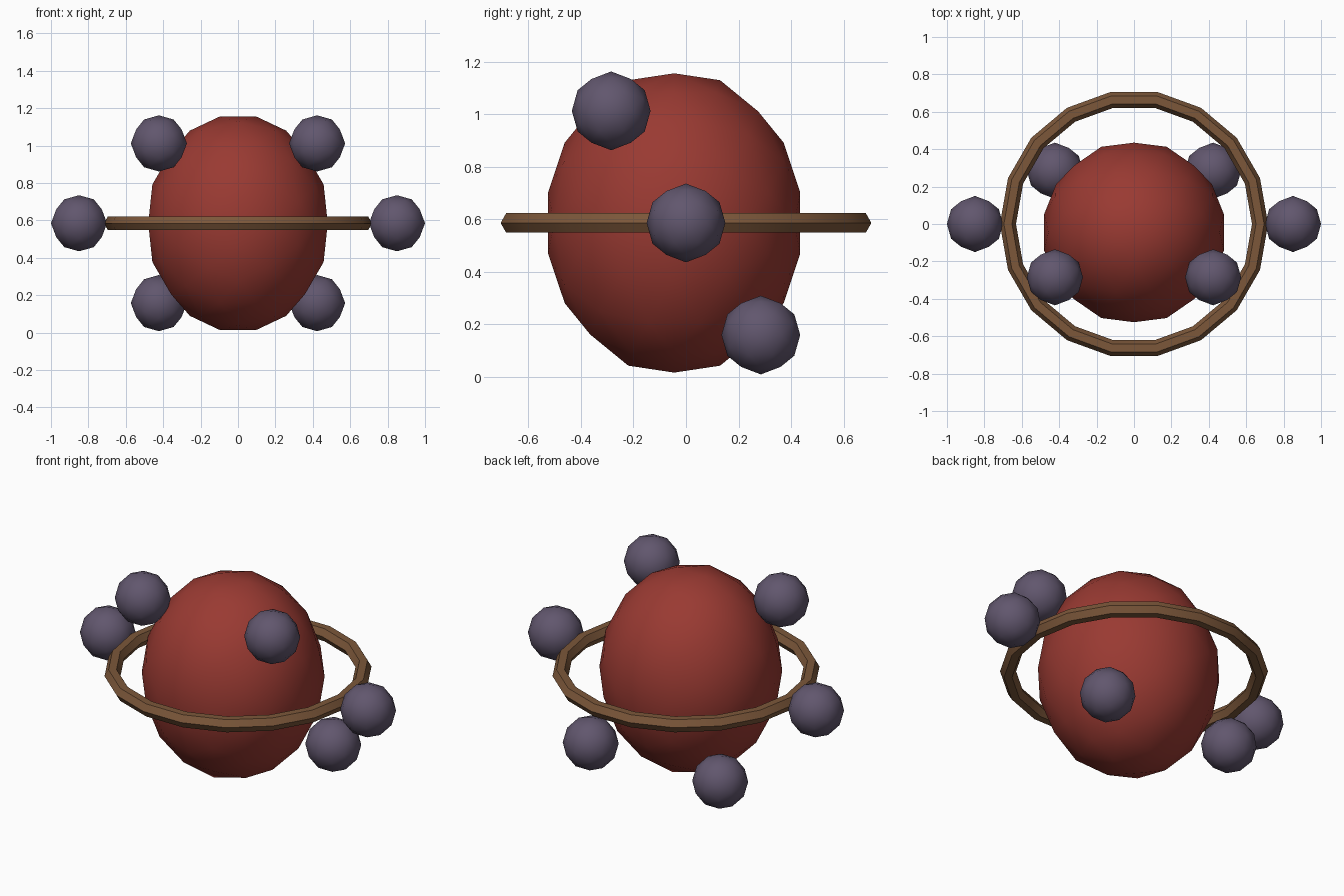
import bpy
import bmesh
import math
from mathutils import Vector

if "Cube" in bpy.data.objects:
    bpy.data.objects.remove(bpy.data.objects["Cube"])

MID = 0.585  # height of the ring plane


def material(name, rgb):
    m = bpy.data.materials.new(name)
    m.diffuse_color = (*rgb, 1.0)
    m.use_nodes = True
    m.node_tree.nodes["Principled BSDF"].inputs["Base Color"].default_value = m.diffuse_color
    return m


RED = material("brick red", (0.32, 0.042, 0.032))
SLATE = material("slate purple", (0.12, 0.094, 0.155))
BROWN = material("wood brown", (0.20, 0.095, 0.042))


def finish(obj, mat):
    obj.data.materials.append(mat)
    bpy.ops.object.select_all(action="DESELECT")
    obj.select_set(True)
    bpy.context.view_layer.objects.active = obj
    bpy.ops.object.shade_smooth_by_angle(angle=math.radians(35))


def geodesic(name, freq, radii, centre, mat):
    """Icosahedron with each edge split in freq parts, pushed to an ellipsoid."""
    t = (1 + math.sqrt(5)) / 2
    base = bmesh.new()
    for a in (-1, 1):
        for b in (-t, t):
            for co in ((a, 0, b), (0, b, a), (b, a, 0)):
                base.verts.new(co)
    bmesh.ops.convex_hull(base, input=base.verts[:])

    bm = bmesh.new()
    for face in base.faces:
        A, B, C = (v.co.copy() for v in face.verts)

        def point(i, j):
            p = (A + (B - A) * (i / freq) + (C - A) * (j / freq)).normalized()
            return bm.verts.new([c + r * q for c, r, q in zip(centre, radii, p)])

        grid = {(i, j): point(i, j)
                for i in range(freq + 1) for j in range(freq + 1 - i)}
        for i in range(freq):
            for j in range(freq - i):
                bm.faces.new((grid[i, j], grid[i + 1, j], grid[i, j + 1]))
                if i + j < freq - 1:
                    bm.faces.new((grid[i + 1, j], grid[i + 1, j + 1], grid[i, j + 1]))
    base.free()
    bmesh.ops.remove_doubles(bm, verts=bm.verts[:], dist=1e-4)
    bmesh.ops.recalc_face_normals(bm, faces=bm.faces[:])
    mesh = bpy.data.meshes.new(name)
    bm.to_mesh(mesh)
    bm.free()
    obj = bpy.data.objects.new(name, mesh)
    bpy.context.collection.objects.link(obj)
    finish(obj, mat)


# Large core, slightly tall
geodesic("core", 3, (0.49, 0.49, 0.582), (0, -0.045, MID), RED)

# Hexagonal ring around the core
bpy.ops.mesh.primitive_torus_add(major_segments=18, minor_segments=6,
                                 major_radius=0.674, minor_radius=0.043,
                                 location=(0, 0, MID))
ring = bpy.context.object
ring.name = "ring"
finish(ring, BROWN)

# Six small orbs in mirrored pairs
orbs = {"side_orb": (0.85, 0, 0),
        "upper_orb": (0.423, -0.285, 0.427),
        "lower_orb": (0.423, 0.285, -0.427)}
for label, (x, y, z) in orbs.items():
    for side, s in (("left", -1), ("right", 1)):
        geodesic(f"{label}_{side}", 2, (0.15,) * 3,
                 Vector((s * x, y, MID + z)), SLATE)
